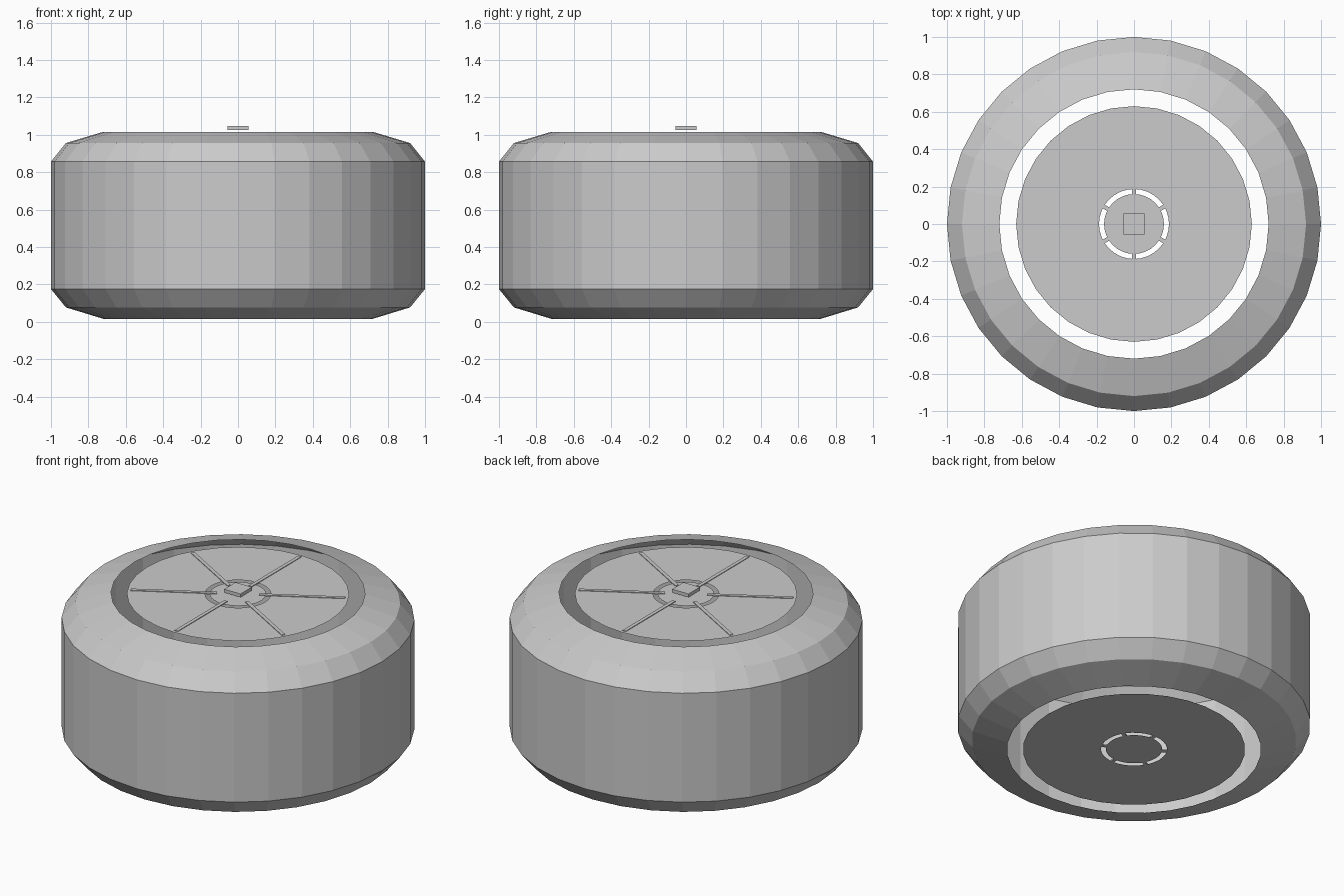
import bpy, bmesh
from math import cos, sin, pi, radians

cube = bpy.data.objects.get("Cube")
if cube:
    bpy.data.objects.remove(cube, do_unlink=True)

grey = bpy.data.materials.new("plain_grey")
grey.use_nodes = True
GREY = (0.6, 0.6, 0.6, 1)
grey.diffuse_color = GREY
grey.node_tree.nodes["Principled BSDF"].inputs["Base Color"].default_value = GREY

SIDES = 32


def finish(name, bm):
    mesh = bpy.data.meshes.new(name)
    bm.to_mesh(mesh)
    bm.free()
    mesh.materials.append(grey)
    obj = bpy.data.objects.new(name, mesh)
    bpy.context.collection.objects.link(obj)
    return obj


def lathe(name, profile):
    """Revolve (radius, height) points into an open, flat-shaded shell."""
    bm = bmesh.new()
    rings = []
    for r, z in profile:
        rings.append([bm.verts.new((r * cos(2 * pi * i / SIDES), r * sin(2 * pi * i / SIDES), z))
                      for i in range(SIDES)])
    for low, high in zip(rings, rings[1:]):
        for i in range(SIDES):
            j = (i + 1) % SIDES
            bm.faces.new((low[i], low[j], high[j], high[i]))
    return finish(name, bm)


def disc(name, radius, z, facing):
    bm = bmesh.new()
    bmesh.ops.create_circle(bm, cap_ends=True, segments=SIDES, radius=radius)
    for v in bm.verts:
        v.co.z = z
    for f in bm.faces:
        f.normal_update()
        if f.normal.z * facing < 0:
            f.normal_flip()
    return finish(name, bm)


def box(name, size, location, angle=0):
    bm = bmesh.new()
    bmesh.ops.create_cube(bm, size=1)
    for v in bm.verts:
        v.co = [c * s for c, s in zip(v.co, size)]
    obj = finish(name, bm)
    obj.location = location
    obj.rotation_euler.z = angle
    return obj


# Hollow tyre shell with bevelled shoulders
lathe("tyre_shell", [(0.72, 0.016), (0.92, 0.077), (1, 0.175),
                     (1, 0.856), (0.92, 0.956), (0.72, 1.016)])

# Outer and inner wheel faces: plate, hub cap and six thin spokes each
for side, z, facing in (("top", 1.011, 1), ("bottom", 0.018, -1)):
    if facing > 0:
        lathe(side + "_wheel_plate", [(0.63, z), (0.187, z)])
    else:
        lathe(side + "_wheel_plate", [(0.187, z), (0.63, z)])
    disc(side + "_hub_cap", 0.16, z, facing)
    for k in range(6):
        a = radians(30 + 60 * k)
        mid = 0.365
        box(f"{side}_spoke_{k + 1}", (0.49, 0.022, 0.008),
            (mid * cos(a), mid * sin(a), z + (0 if facing > 0 else 0.006)), a)

# Small square nut above the hub
box("hub_nut", (0.113, 0.113, 0.021), (0, 0, 1.037))
